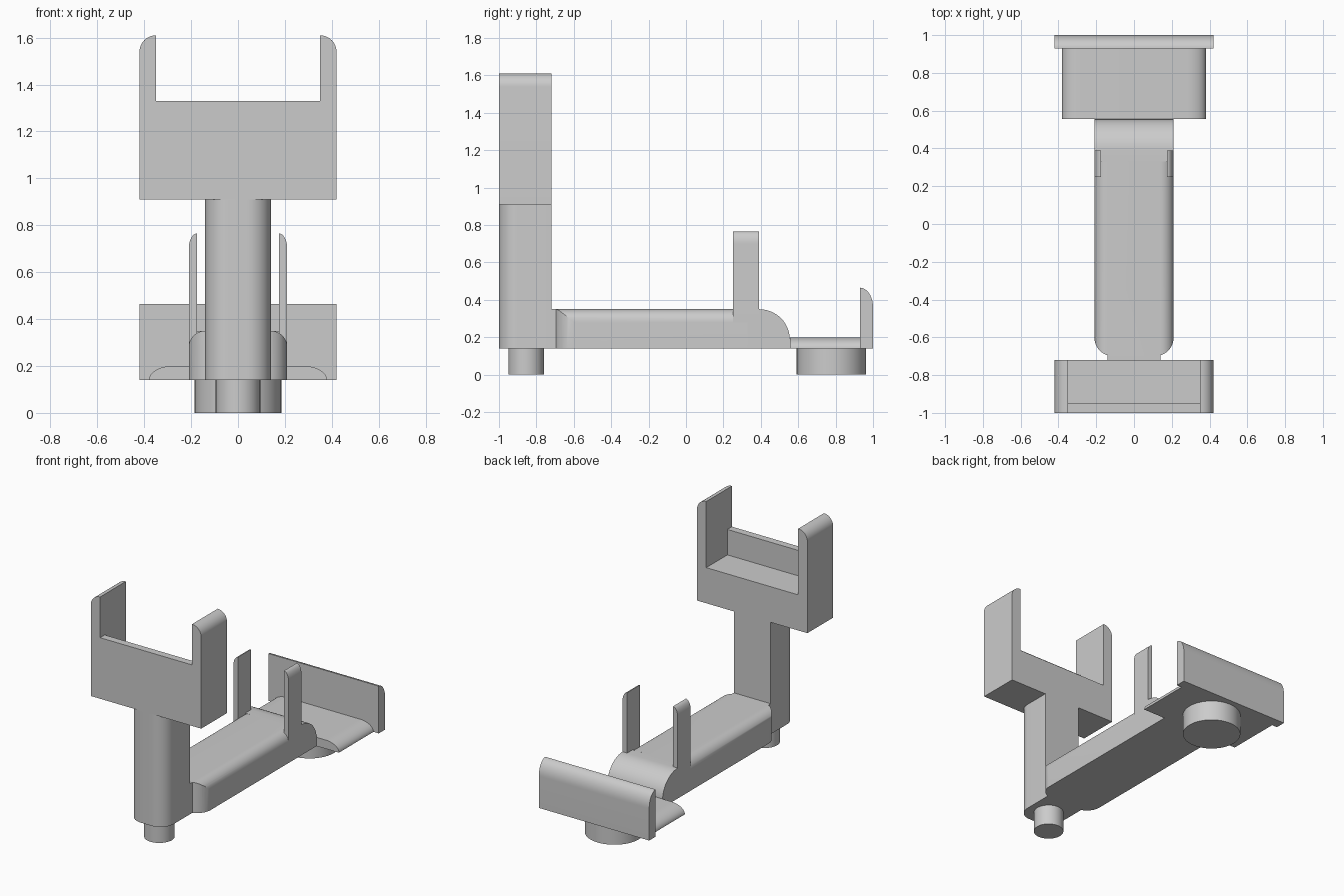
import bpy, bmesh
from math import cos, sin, radians, pi

if "Cube" in bpy.data.objects:
    bpy.data.objects.remove(bpy.data.objects["Cube"])

grey = bpy.data.materials.new("plain grey")
grey.use_nodes = True
grey.diffuse_color = (0.6, 0.6, 0.6, 1)
grey.node_tree.nodes["Principled BSDF"].inputs["Base Color"].default_value = (0.6, 0.6, 0.6, 1)


def arc(cu, cv, ru, rv, start, end, steps=12):
    """Points on an elliptical arc, angles in degrees."""
    angles = [radians(start + (end - start) * i / steps) for i in range(steps + 1)]
    return [(cu + ru * cos(a), cv + rv * sin(a)) for a in angles]


def mirror(points):
    """Close a half profile by reflecting it across u = 0."""
    return points + [(-u, v) for u, v in reversed(points)]


def extrude(name, points, axis, low, high):
    """Extrude a flat profile along an axis."""
    place = {"x": lambda u, v, d: (d, u, v),
             "y": lambda u, v, d: (u, d, v),
             "z": lambda u, v, d: (u, v, d)}[axis]
    bm = bmesh.new()
    rings = [[bm.verts.new(place(u, v, d)) for u, v in points] for d in (low, high)]
    bm.faces.new(rings[0])
    bm.faces.new(rings[1])
    n = len(points)
    for i in range(n):
        j = (i + 1) % n
        bm.faces.new((rings[0][i], rings[0][j], rings[1][j], rings[1][i]))
    bmesh.ops.recalc_face_normals(bm, faces=bm.faces)
    mesh = bpy.data.meshes.new(name)
    bm.to_mesh(mesh)
    bm.free()
    mesh.materials.append(grey)
    obj = bpy.data.objects.new(name, mesh)
    bpy.context.collection.objects.link(obj)
    return obj


def activate(obj):
    bpy.ops.object.select_all(action="DESELECT")
    obj.select_set(True)
    bpy.context.view_layer.objects.active = obj


base = 0.14
arm_top = 0.35
parts = []

# Round pegs underneath
for name, y, r in (("front_peg", -0.855, 0.095), ("rear_peg", 0.777, 0.185)):
    parts.append(extrude(name, arc(0, y, r, r, 0, 352.5, 47), "z", 0, base))

# Upright column with rounded front corners
parts.append(extrude("column", mirror([(0.14, -0.72)] + arc(0.04, -0.9, 0.1, 0.1, 0, -90)),
                     "z", base, 0.91))

# Upper cradle: shelf, front lip and two rounded prongs
parts.append(extrude("cradle_shelf", mirror([(0.35, 0.91), (0.35, 1.155)]), "y", -1, -0.72))
parts.append(extrude("cradle_lip", mirror([(0.35, 1.155), (0.35, 1.33)]), "y", -1, -0.95))
prong = [(0.35, 0.91), (0.42, 0.91)] + arc(0.35, 1.54, 0.07, 0.07, 0, 90)
tab = [(0.175, 0.28), (0.21, 0.28)] + arc(0.175, 0.70, 0.035, 0.065, 0, 90)
for side, s in (("left", 1), ("right", -1)):
    parts.append(extrude(side + "_prong", [(s * u, v) for u, v in prong], "y", -1, -0.72))
    parts.append(extrude(side + "_tab", [(s * u, v) for u, v in tab], "y", 0.25, 0.39))

# Long arm: rounded top edges, trimmed to rounded front corners
arm = extrude("arm", mirror([(0.21, base)] + arc(0.14, 0.28, 0.07, 0.07, 0, 90)), "y", -0.75, 0.33)
trim = extrude("arm_trim", mirror([(0.21, 0.5)] + arc(0.11, -0.6, 0.1, 0.1, 0, -90)), "z", 0, 0.6)
trim.hide_render = True
cut = arm.modifiers.new("trim", "BOOLEAN")
cut.operation = "INTERSECT"
cut.solver = "EXACT"
cut.object = trim
activate(arm)
bpy.ops.object.modifier_apply(modifier="trim")
bpy.data.objects.remove(trim)
parts.append(arm)
parts.append(extrude("arm_joint", mirror([(0.14, base), (0.14, arm_top)]), "y", -0.72, -0.695))
parts.append(extrude("arm_rear",
                     [(0.33, base), (0.555, base)] + arc(0.39, 0.19, 0.165, 0.16, 0, 90)
                     + [(0.33, arm_top)], "x", -0.21, 0.21))

# Rear foot plate with sloping rounded sides
parts.append(extrude("foot_plate", mirror(arc(0.28, base, 0.1, 0.06, 0, 90)), "y", 0.555, 0.93))

# Upright rear lip, rounded on its outer top edge
parts.append(extrude("rear_lip", [(0.93, base), (1, base)] + arc(0.93, 0.36, 0.07, 0.105, 0, 90),
                     "x", -0.42, 0.42))

for part in parts:
    activate(part)
    bpy.ops.object.shade_smooth_by_angle(angle=pi / 6)
